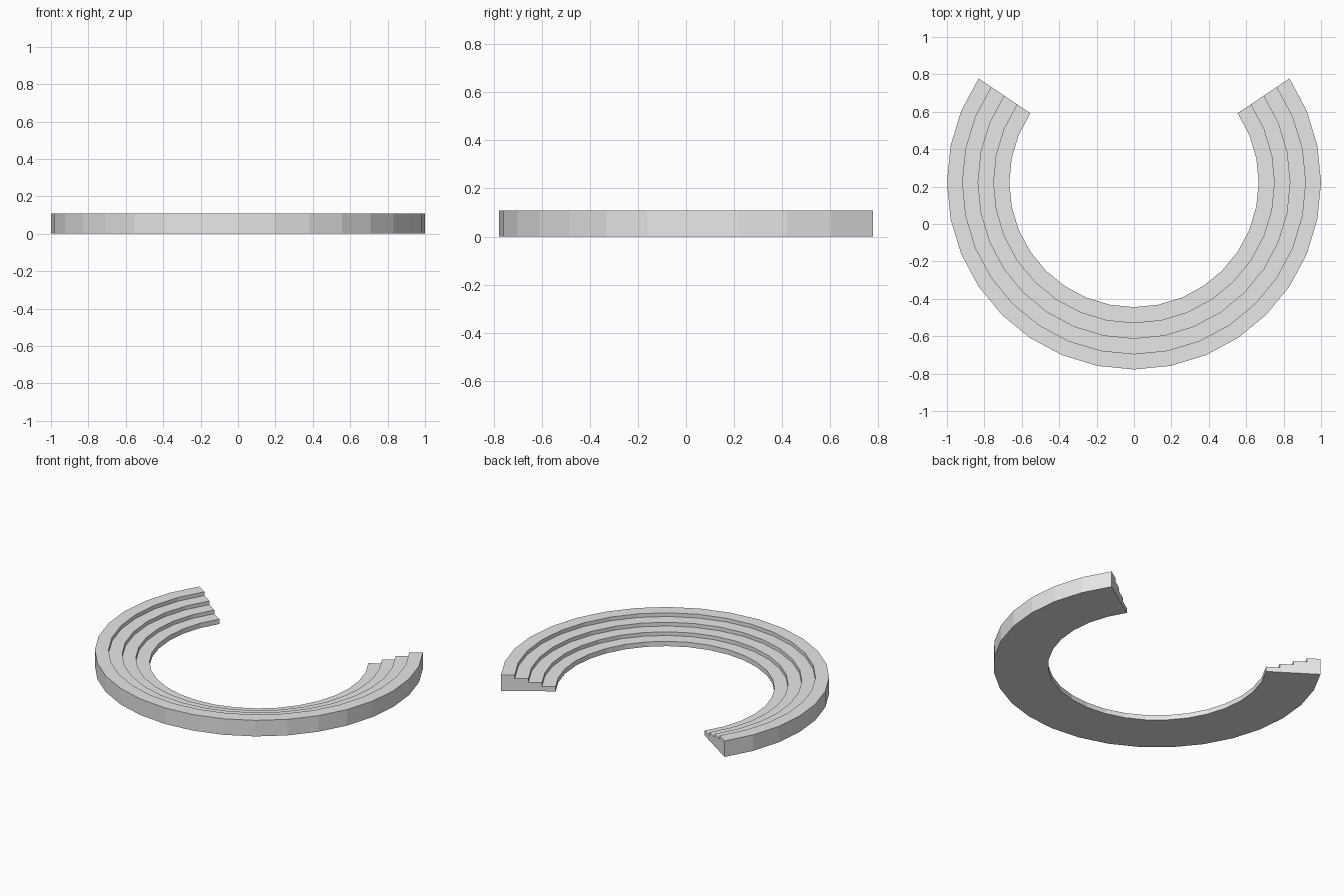
import bpy, bmesh, math
from mathutils import Vector, Matrix

cube = bpy.data.objects.get("Cube")
if cube:
    bpy.data.objects.remove(cube, do_unlink=True)

STEPS = 4              # tiers, rising outwards
SEGMENTS = 22          # facets around the arc
INNER, OUTER = 0.6667, 1.0
BASE_H, RISE = 0.033, 0.025
END = math.radians(33.75)
CENTRE_Y = 0.2222

# Stepped cross-section as (radius, height)
tread = (OUTER - INNER) / STEPS
profile = [(OUTER, 0), (INNER, 0)]
for i in range(STEPS):
    z = BASE_H + RISE * i
    profile += [(INNER + tread * i, z), (INNER + tread * (i + 1), z)]

# Sweep the cross-section around the open arc
bm = bmesh.new()
start = Vector((math.cos(END), math.sin(END), 0))
verts = [bm.verts.new(start * r + Vector((0, 0, z))) for r, z in profile]
start_cap = bm.faces.new(verts)
edges = list(start_cap.edges)
swept = bmesh.ops.spin(bm, geom=edges, cent=(0, 0, 0), axis=(0, 0, 1),
                       angle=-(math.pi + 2 * END), steps=SEGMENTS)

# Close the far end
last = [g for g in swept["geom_last"] if isinstance(g, bmesh.types.BMEdge)]
bmesh.ops.contextual_create(bm, geom=last)
bmesh.ops.recalc_face_normals(bm, faces=bm.faces[:])
bmesh.ops.transform(bm, matrix=Matrix.Translation((0, CENTRE_Y, 0)), verts=bm.verts[:])

mesh = bpy.data.meshes.new("stepped_arc")
bm.to_mesh(mesh)
bm.free()
arc = bpy.data.objects.new("stepped_arc", mesh)
bpy.context.collection.objects.link(arc)

# Plain light grey
grey = bpy.data.materials.new("light grey")
grey.use_nodes = True
colour = (0.8, 0.8, 0.8, 1)
grey.diffuse_color = colour
grey.node_tree.nodes["Principled BSDF"].inputs["Base Color"].default_value = colour
mesh.materials.append(grey)
